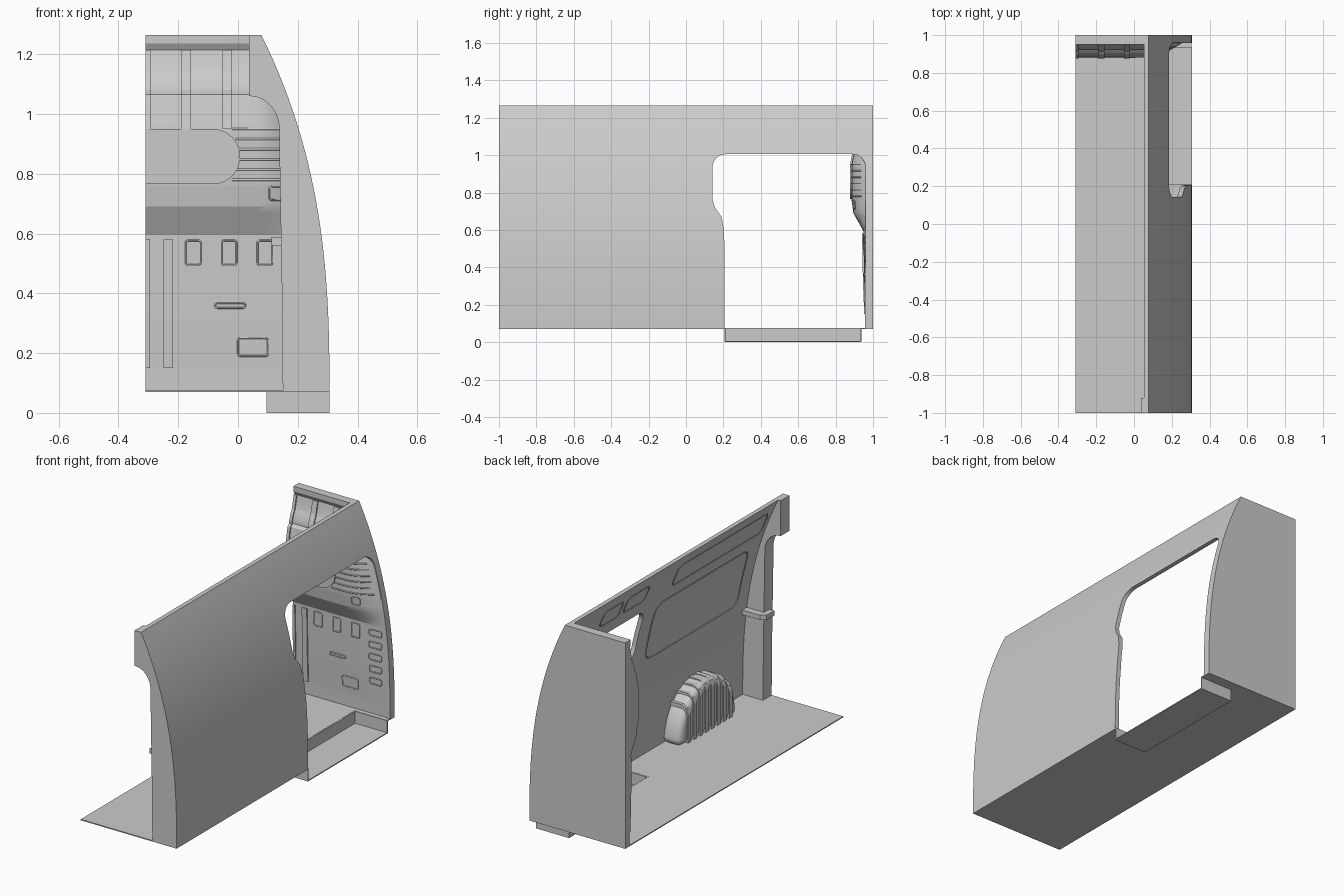
import bpy, bmesh, math
from mathutils import Vector

if "Cube" in bpy.data.objects:
    bpy.data.objects.remove(bpy.data.objects["Cube"])


def mesh_obj(name, verts, faces, smooth=None):
    me = bpy.data.meshes.new(name)
    me.from_pydata([tuple(v) for v in verts], [], faces)
    bm = bmesh.new()
    bm.from_mesh(me)
    bmesh.ops.recalc_face_normals(bm, faces=bm.faces)
    bm.to_mesh(me)
    bm.free()
    ob = bpy.data.objects.new(name, me)
    bpy.context.collection.objects.link(ob)
    if smooth:
        smooth_obj(ob, smooth)
    return ob


def smooth_obj(ob, angle=30):
    bpy.ops.object.select_all(action='DESELECT')
    ob.select_set(True)
    bpy.context.view_layer.objects.active = ob
    bpy.ops.object.shade_smooth_by_angle(angle=math.radians(angle))


def prism(name, pts, axis, a, b, smooth=None):
    put = {'x': lambda p, t: (t, p[0], p[1]), 'y': lambda p, t: (p[0], t, p[1]),
           'z': lambda p, t: (p[0], p[1], t)}[axis]
    n = len(pts)
    verts = [put(p, a) for p in pts] + [put(p, b) for p in pts]
    faces = [list(range(n)), list(range(n, 2 * n))]
    faces += [[i, (i + 1) % n, (i + 1) % n + n, i + n] for i in range(n)]
    return mesh_obj(name, verts, faces, smooth)


def box(name, x0, x1, y0, y1, z0, z1):
    return prism(name, [(x0, y0), (x1, y0), (x1, y1), (x0, y1)], 'z', z0, z1)


def arc(cx, cy, rx, ry, a0, a1, n=8):
    return [(cx + rx * math.cos(math.radians(a0 + (a1 - a0) * i / n)),
             cy + ry * math.sin(math.radians(a0 + (a1 - a0) * i / n))) for i in range(n + 1)]


def round_rect(u0, u1, v0, v1, r):
    return (arc(u1 - r, v1 - r, r, r, 0, 90, 4) + arc(u0 + r, v1 - r, r, r, 90, 180, 4)
            + arc(u0 + r, v0 + r, r, r, 180, 270, 4) + arc(u1 - r, v0 + r, r, r, 270, 360, 4))


def bead(name, pts, r=0.003, cyclic=True):
    cu = bpy.data.curves.new(name, 'CURVE')
    cu.dimensions = '3D'
    cu.bevel_depth = r
    cu.bevel_resolution = 1
    sp = cu.splines.new('POLY')
    sp.points.add(len(pts) - 1)
    for p, co in zip(sp.points, pts):
        p.co = (*co, 1)
    sp.use_cyclic_u = cyclic
    ob = bpy.data.objects.new(name, cu)
    bpy.context.collection.objects.link(ob)
    return ob


FLOOR, TOP = 0.07, 1.265


def outer_x(z):
    return 0.306 - 0.228 * max(0, (z - FLOOR) / (TOP - FLOOR)) ** 2.6


zs = [FLOOR + (TOP - FLOOR) * i / 28 for i in range(29)]

# Curved side wall with the sliding door opening cut out
section = [(outer_x(z), z) for z in zs] + [(outer_x(z) - 0.026, z) for z in reversed(zs)]
wall = prism("side_wall", section, 'y', -1, 1)
door = ([(0.205, -0.05), (0.207, 0.45), (0.203, 0.6), (0.19, 0.67), (0.155, 0.72), (0.142, 0.76)]
        + arc(0.212, 0.935, 0.07, 0.07, 180, 90) + arc(0.89, 0.935, 0.07, 0.07, 90, 0) + [(0.957, -0.05)])
cutter = prism("door_cutter", door, 'x', -0.1, 0.5)
cutter.hide_render = True
mod = wall.modifiers.new("door", 'BOOLEAN')
mod.operation, mod.solver, mod.object = 'DIFFERENCE', 'EXACT', cutter
bpy.context.view_layer.objects.active = wall
bpy.ops.object.modifier_apply(modifier="door")
bpy.data.objects.remove(cutter)
smooth_obj(wall)

# Floor with the notch for the door step
prism("floor", [(-0.31, -1), (0.305, -1), (0.305, 0.205), (0.095, 0.205), (0.095, 0.935),
                (0.305, 0.935), (0.305, 1), (-0.31, 1)], 'z', 0.07, 0.076)

# Step well, open to the outside
box("step_tread", 0.095, 0.306, 0.205, 0.937, 0, 0.006)
box("step_riser", 0.095, 0.101, 0.205, 0.937, 0, 0.075)
box("step_end_rear", 0.095, 0.306, 0.205, 0.211, 0, 0.075)
box("step_end_front", 0.095, 0.306, 0.931, 0.937, 0, 0.075)

# Rear pillar and header frame
inner = [(0.15, FLOOR), (0.147, 0.4), (0.14, 0.8)] + arc(0.04, 0.95, 0.098, 0.11, 0, 90) + [(0.036, 1.06), (0.036, TOP)]
prism("rear_pillar", inner + [(outer_x(z) - 0.004, z) for z in reversed(zs)], 'y', -1, -0.92, 30)
prism("pillar_ledge", [(0.112, -0.97), (0.112, -0.9), (0.14, -0.88), (0.265, -0.88), (0.265, -0.97)], 'z', 0.56, 0.588)

# Front bulkhead: a profile swept across, fading out toward the side wall
PROFILE = [(0.07, 0.96), (0.15, 0.96), (0.32, 0.953), (0.595, 0.948), (0.69, 0.895), (0.76, 0.885),
           (0.95, 0.885), (1.05, 0.905), (1.065, 0.92), (1.08, 0.92), (1.115, 0.932), (1.14, 0.945),
           (1.215, 0.962), (1.236, 0.95), (TOP, 0.95)]


def panel_y(x, z):
    base = PROFILE[-1][1]
    for (z0, y0), (z1, y1) in zip(PROFILE, PROFILE[1:]):
        if z0 <= z <= z1:
            base = y0 + (y1 - y0) * (z - z0) / (z1 - z0)
            break
    edge = outer_x(z) - 0.003
    k = min(1, max(0, (x - 0.06) / max(0.01, edge - 0.06)))
    return base + k * k * (max(base, 0.962) - base)


rows = sorted(set(zs + [p[0] for p in PROFILE]))
verts, faces, C = [], [], 7
for z in rows:
    e = outer_x(z) - 0.003
    xs = [-0.31] + [0.06 + (e - 0.06) * i / 5 for i in range(6)]
    verts += [(x, panel_y(x, z), z) for x in xs] + [(x, 1, z) for x in xs]
ring = list(range(C)) + list(range(2 * C - 1, C - 1, -1))
for r in range(len(rows) - 1):
    o, p = r * 2 * C, (r + 1) * 2 * C
    for i in range(2 * C):
        a, b = ring[i], ring[(i + 1) % (2 * C)]
        faces.append([o + a, o + b, p + b, p + a])
faces += [ring, [(len(rows) - 1) * 2 * C + i for i in ring]]
mesh_obj("bulkhead", verts, faces, 20)

# Bulkhead window pad
pad = [(-0.31, 0.765)] + arc(-0.085, 0.8575, 0.0925, 0.0925, -90, 90, 16) + [(-0.31, 0.95)]
prism("bulkhead_pad", pad, 'y', 0.878, 0.9)

# Vertical ribs, upper and lower
up = [p for p in PROFILE if 0.95 <= p[0] <= 1.22]
for i, (x0, x1) in enumerate([(-0.31, -0.293), (-0.19, -0.157), (-0.052, -0.02)]):
    prism(f"upper_rib_{i}", [(y - 0.008, z) for z, y in up] + [(0.985, up[-1][0]), (0.985, 0.95)], 'x', x0, x1)
low = [(0.15, 0.953), (0.32, 0.946), (0.58, 0.941)]
for i, (x0, x1) in enumerate([(-0.31, -0.295), (-0.25, -0.218)]):
    prism(f"lower_rib_{i}", [(y, z) for z, y in low] + [(0.98, 0.58), (0.98, 0.15)], 'x', x0, x1)


# Beaded outlines lying on the bulkhead
def panel_bead(name, x0, x1, z0, z1, r):
    bead(name, [(x, panel_y(x, z), z) for x, z in round_rect(x0, x1, z0, z1, r)])


for i, x in enumerate((-0.15, -0.03, 0.09)):
    panel_bead(f"pocket_{i}", x - 0.025, x + 0.025, 0.495, 0.577, 0.008)
panel_bead("slot", -0.077, 0.024, 0.351, 0.367, 0.007)
panel_bead("small_pocket", 0.104, 0.15, 0.712, 0.757, 0.01)
panel_bead("low_pocket", 0.0, 0.1, 0.19, 0.25, 0.008)
for i in range(5):
    panel_bead(f"side_slot_{i}", 0.175, 0.25, 0.25 + i * 0.07, 0.285 + i * 0.07, 0.008)

# Horizontal slats on the bulkhead corner
for i in range(6):
    z = 0.78 + i * 0.034
    x0 = 0.01 - 0.03 * abs(i - 2.5) / 2.5
    x1 = outer_x(z) - 0.03
    bead(f"corner_slat_{i}", [(x0 + (x1 - x0) * j / 8, panel_y(x0 + (x1 - x0) * j / 8, z), z) for j in range(9)], 0.004, False)

# Wheel arch with ribs over it
AY, AR, AH = -0.455, 0.265, 0.3
arch = prism("wheel_arch", arc(AY, FLOOR, AR, AH, 0, 180, 24), 'x', 0.172, 0.295)
bv = arch.modifiers.new("round", 'BEVEL')
bv.width, bv.segments, bv.limit_method, bv.angle_limit = 0.035, 4, 'ANGLE', math.radians(60)
smooth_obj(arch, 40)
for i in range(8):
    y = -0.27 - i * 0.054
    h = AH * math.sqrt(max(0.05, 1 - ((y - AY) / AR) ** 2))
    prism(f"arch_rib_{i}", [(0.166, FLOOR), (0.166, FLOOR + h - 0.045), (0.178, FLOOR + h - 0.014),
                            (0.206, FLOOR + h + 0.004), (0.285, FLOOR + h + 0.004), (0.285, FLOOR)], 'y', y - 0.014, y + 0.014)

# Pressed panel outlines on the inside of the wall
for i, (y0, y1, z0, z1, r) in enumerate([(-0.88, -0.06, 1.07, 1.2, 0.03), (0.2, 0.4, 1.09, 1.19, 0.03),
                                         (0.44, 0.62, 1.09, 1.19, 0.03), (-0.82, 0.03, 0.64, 0.99, 0.06)]):
    pts = []
    loop = round_rect(y0, y1, z0, z1, r)
    for (ya, za), (yb, zb) in zip(loop, loop[1:] + loop[:1]):
        n = max(1, int(abs(zb - za) / 0.04))
        for j in range(n):
            z = za + (zb - za) * j / n
            pts.append((outer_x(z) - 0.026, ya + (yb - ya) * j / n, z))
    bead(f"wall_panel_{i}", pts, 0.004)
